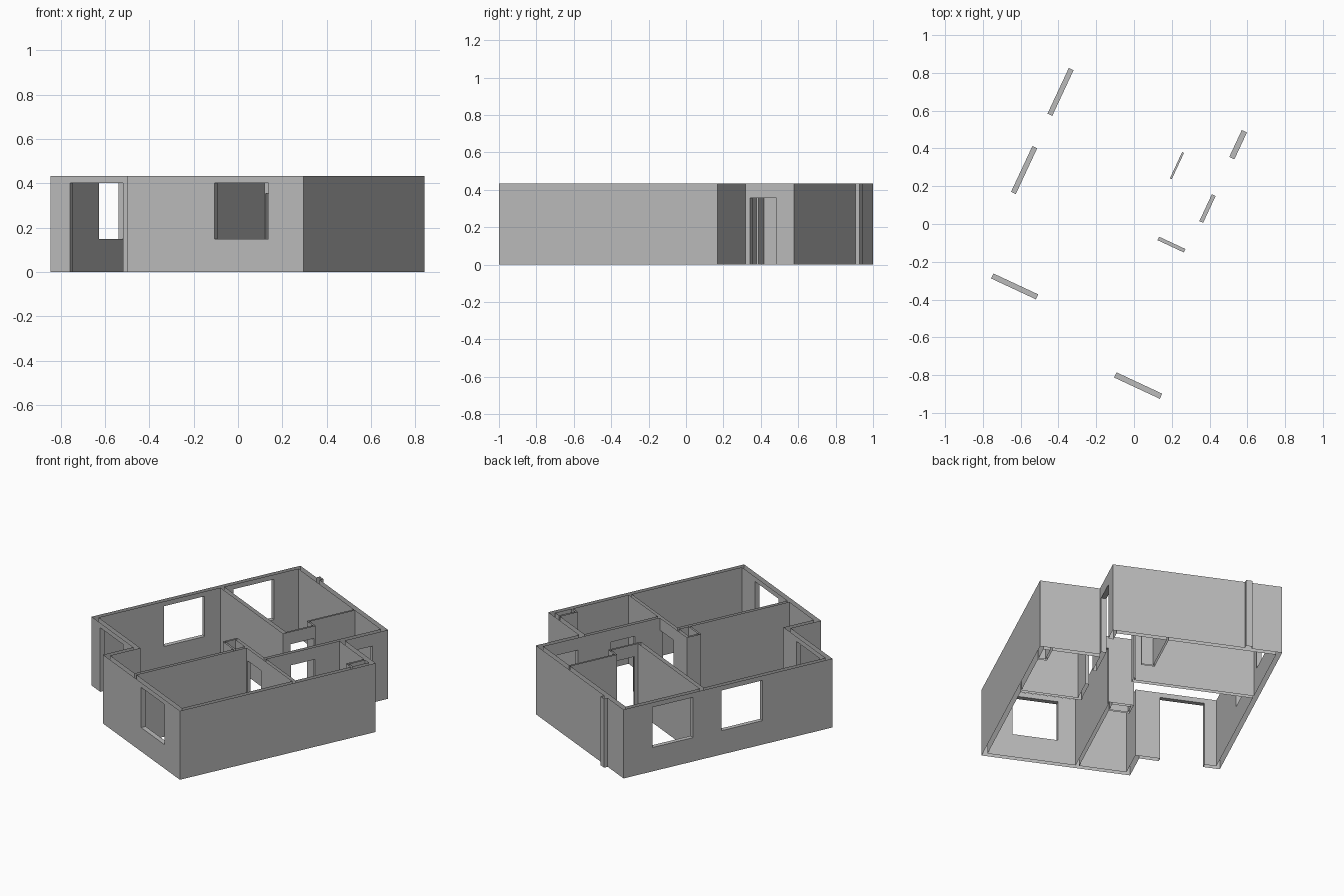
import bpy
import bmesh
import math
from mathutils import Vector

cube = bpy.data.objects.get("Cube")
if cube:
    bpy.data.objects.remove(cube, do_unlink=True)

HEIGHT = 0.433
DOOR_TOP = 0.355
SILL, HEAD = 0.15, 0.403
TURN = math.radians(-25)

# Plan lines, in the building's own axes
left_out, left_in = -0.662, -0.634
right_out, right_in = 0.69, 0.663
back_out, back_in = 0.793, 0.763
front_out, front_in = -0.781, -0.751
recess_out, recess_in = -0.581, -0.552
step_out, step_in = -0.186, -0.157
entry_out, entry_in = 0.337, 0.307
corner_out, corner_in = 0.508, 0.478
bed_right, bed_left = 0.143, 0.122
cross_back, cross_front = -0.005, -0.025
bath_wall = 0.329
study_front, study_back = 0.25, 0.275
thin_in, thin_out = 0.07, 0.081
jog_in, jog_out = 0.453, 0.464
closet_in, closet_out = 0.0, 0.011
shaft_front = -0.10
duct_left, duct_front = 0.61, 0.36
skin = 0.012

# Openings: running axis, both wall faces, start, end, bottom, top
openings = {
    "front_window": (0, front_out, front_in, 0.248, 0.515, SILL, HEAD),
    "left_window": (1, left_out, left_in, -0.121, 0.147, SILL, HEAD),
    "left_back_window": (1, left_out, left_in, 0.336, 0.603, SILL, HEAD),
    "recess_opening": (0, recess_out, recess_in, -0.564, -0.302, 0, HEAD),
    "entrance_door": (1, entry_in, entry_out, 0.535, 0.692, 0, DOOR_TOP),
    "bathroom_door": (1, entry_in, bath_wall, 0.16, 0.317, 0, DOOR_TOP),
    "bedroom_door": (0, cross_front, cross_back, 0.149, 0.303, 0, DOOR_TOP),
    "study_door": (1, thin_in, thin_out, 0.299, jog_in, 0, DOOR_TOP),
}

grey = bpy.data.materials.new("plain_grey")
grey.use_nodes = True
grey.diffuse_color = (0.5, 0.5, 0.5, 1)
grey.node_tree.nodes["Principled BSDF"].inputs["Base Color"].default_value = grey.diffuse_color


def point(axis, along, across, z):
    return (across, along, z) if axis else (along, across, z)


def finish(name, bm):
    bmesh.ops.remove_doubles(bm, verts=bm.verts, dist=0.0001)
    mesh = bpy.data.meshes.new(name)
    bm.to_mesh(mesh)
    bm.free()
    mesh.materials.append(grey)
    obj = bpy.data.objects.new(name, mesh)
    obj.rotation_euler.z = TURN
    bpy.context.collection.objects.link(obj)


def quad(bm, corners):
    return bm.faces.new([bm.verts.new(c) for c in corners])


def panel(bm, axis, across, start, end, low, high):
    if abs(end - start) > 0.0005 and high - low > 0.0005:
        quad(bm, [point(axis, start, across, low), point(axis, end, across, low),
                  point(axis, end, across, high), point(axis, start, across, high)])


def wall_loop(name, plan, inward=False):
    """Upright wall faces along a counter-clockwise plan, left open at doors and windows."""
    bm = bmesh.new()
    for p, q in zip(plan, plan[1:] + plan[:1]):
        axis = 0 if abs(p[1] - q[1]) < 0.0001 else 1
        across, start, end = p[1 - axis], p[axis], q[axis]
        low, high = min(start, end), max(start, end)
        holes = [h for h in openings.values() if h[0] == axis and across in h[1:3]
                 and h[3] >= low - 0.001 and h[4] <= high + 0.001]
        holes.sort(key=lambda h: h[3], reverse=end < start)
        here = start
        for _, _, _, first, last, bottom, top in holes:
            if end < start:
                first, last = last, first
            panel(bm, axis, across, here, first, 0, HEIGHT)
            panel(bm, axis, across, first, last, 0, bottom)
            panel(bm, axis, across, first, last, top, HEIGHT)
            here = last
        panel(bm, axis, across, here, end, 0, HEIGHT)
    if inward:
        bmesh.ops.reverse_faces(bm, faces=bm.faces[:])
    finish(name, bm)


def reveal(name, axis, near, far, start, end, low, high):
    """Jambs, lintel and sill lining one opening."""
    bm = bmesh.new()
    middle = Vector(point(axis, (start + end) / 2, (near + far) / 2, (low + high) / 2))
    ring = [(start, low), (start, high), (end, high), (end, low)]
    sides = list(zip(ring, ring[1:]))
    if low > 0:
        sides.append((ring[3], ring[0]))
    for (a, za), (b, zb) in sides:
        face = quad(bm, [point(axis, a, near, za), point(axis, b, near, zb),
                         point(axis, b, far, zb), point(axis, a, far, za)])
        face.normal_update()
        if face.normal.dot(middle - face.calc_center_median()) < 0:
            face.normal_flip()
    finish(name, bm)


def box_plan(x0, y0, x1, y1):
    return [(x0, y0), (x1, y0), (x1, y1), (x0, y1)]


# Outside faces, with the small pipe casing on the back
pipe_right, pipe_left, pipe_back = -0.443, -0.481, 0.817
wall_loop("outer_walls", [
    (step_out, front_out), (right_out, front_out), (right_out, corner_out),
    (entry_out, corner_out), (entry_out, back_out),
    (pipe_right, back_out), (pipe_right, pipe_back),
    (pipe_left, pipe_back), (pipe_left, back_out),
    (left_out, back_out), (left_out, recess_out), (step_out, recess_out)])

# Room faces
wall_loop("bedroom_walls", box_plan(bed_right, front_in, right_in, cross_front), True)
wall_loop("bathroom_walls", [
    (bath_wall, cross_back), (right_in, cross_back), (right_in, duct_front),
    (duct_left, duct_front), (duct_left, corner_in), (bath_wall, corner_in)], True)
wall_loop("study_walls", [
    (left_in, study_back), (thin_in, study_back), (thin_in, jog_in),
    (closet_in, jog_in), (closet_in, back_in), (left_in, back_in)], True)
wall_loop("living_room_and_hall_walls", [
    (step_in, front_in), (bed_left, front_in), (bed_left, shaft_front),
    (closet_in, shaft_front), (closet_in, cross_back), (entry_in, cross_back),
    (entry_in, back_in), (closet_out, back_in), (closet_out, jog_out),
    (thin_out, jog_out), (thin_out, study_front), (left_in, study_front),
    (left_in, recess_in), (step_in, recess_in)], True)

# Hollow service shafts
wall_loop("middle_shaft", box_plan(closet_in + skin, shaft_front + skin,
                                   bed_left, cross_front), True)
wall_loop("corner_shaft", box_plan(duct_left + skin, duct_front + skin,
                                   right_in, corner_in), True)

# Linings of doors and windows
for label, spec in openings.items():
    reveal(label + "_reveal", *spec)
